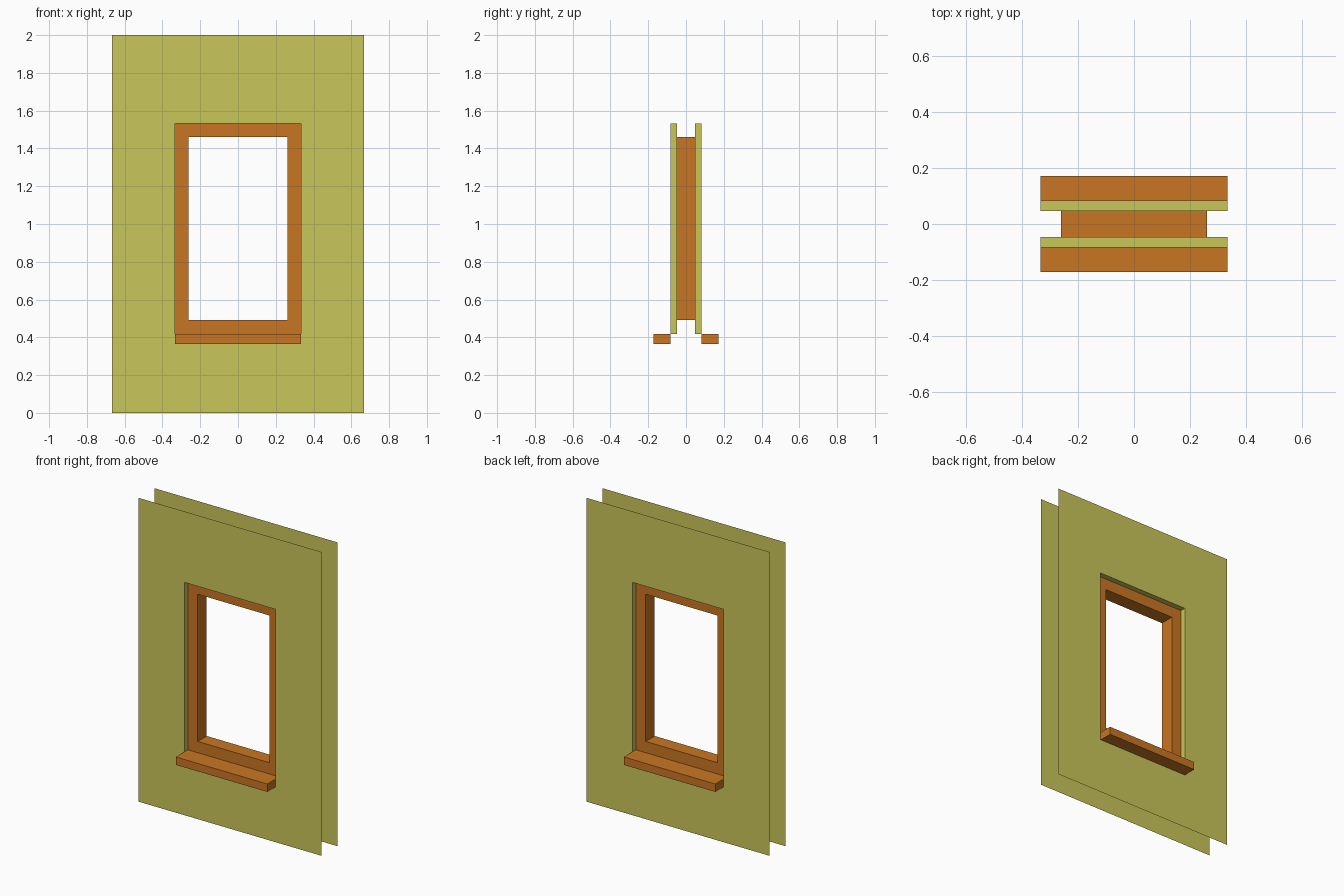
import bpy

if "Cube" in bpy.data.objects:
    bpy.data.objects.remove(bpy.data.objects["Cube"])

# Main dimensions (half widths, heights, depths)
WALL_X, WALL_Z = 0.667, (0.0, 2.0)
OPEN_X, OPEN_Z = 0.333, (0.417, 1.533)
GLASS_X, GLASS_Z = 0.261, (0.491, 1.46)
WALL_Y, FRAME_Y, SILL_Y = 0.083, 0.047, 0.171
SILL_BOTTOM = 0.365


def material(name, rgb):
    m = bpy.data.materials.new(name)
    m.diffuse_color = (*rgb, 1.0)
    m.use_nodes = True
    m.node_tree.nodes["Principled BSDF"].inputs["Base Color"].default_value = m.diffuse_color
    return m


wall_mat = material("olive yellow wall", (0.584, 0.565, 0.102))
wood_mat = material("orange wood", (0.584, 0.181, 0.016))


def loop(hx, z, y):
    """Rectangle in the xz plane, counter-clockwise seen from the front."""
    return [(-hx, y, z[0]), (hx, y, z[0]), (hx, y, z[1]), (-hx, y, z[1])]


def bridge(a, b, sides=range(4)):
    """Quads joining rectangle loop a to loop b; side 0 is the bottom."""
    return [(a + i, a + (i + 1) % 4, b + (i + 1) % 4, b + i) for i in sides]


def make(name, verts, faces, mat, back=False):
    if back:  # turn half way round for the rear side
        verts = [(-x, -y, z) for x, y, z in verts]
    me = bpy.data.meshes.new(name)
    me.from_pydata(verts, [], faces)
    me.materials.append(mat)
    me.update()
    bpy.context.collection.objects.link(bpy.data.objects.new(name, me))


for side, back in (("front", False), ("rear", True)):
    # Thin wall skin with opening, plus side and top reveals
    verts = (loop(WALL_X, WALL_Z, -WALL_Y) + loop(OPEN_X, OPEN_Z, -WALL_Y)
             + loop(OPEN_X, OPEN_Z, -FRAME_Y))
    make(side + "_wall", verts, bridge(0, 4) + bridge(4, 8, (1, 2, 3)), wall_mat, back)

    # Sill: box outside the wall, its top running in to the frame
    z = (SILL_BOTTOM, OPEN_Z[0])
    verts = (loop(OPEN_X, z, -SILL_Y) + loop(OPEN_X, z, -WALL_Y)
             + [(OPEN_X, -FRAME_Y, z[1]), (-OPEN_X, -FRAME_Y, z[1])])
    faces = [(0, 1, 2, 3), (0, 4, 5, 1), (1, 5, 6, 2), (3, 7, 4, 0),
             (3, 2, 6, 7), (7, 6, 8, 9)]
    make(side + "_sill", verts, faces, wood_mat, back)

# Window frame: front ring, inner tunnel, rear ring
verts = (loop(OPEN_X, OPEN_Z, -FRAME_Y) + loop(GLASS_X, GLASS_Z, -FRAME_Y)
         + loop(GLASS_X, GLASS_Z, FRAME_Y) + loop(OPEN_X, OPEN_Z, FRAME_Y))
make("window_frame", verts, bridge(0, 4) + bridge(4, 8) + bridge(8, 12), wood_mat)
